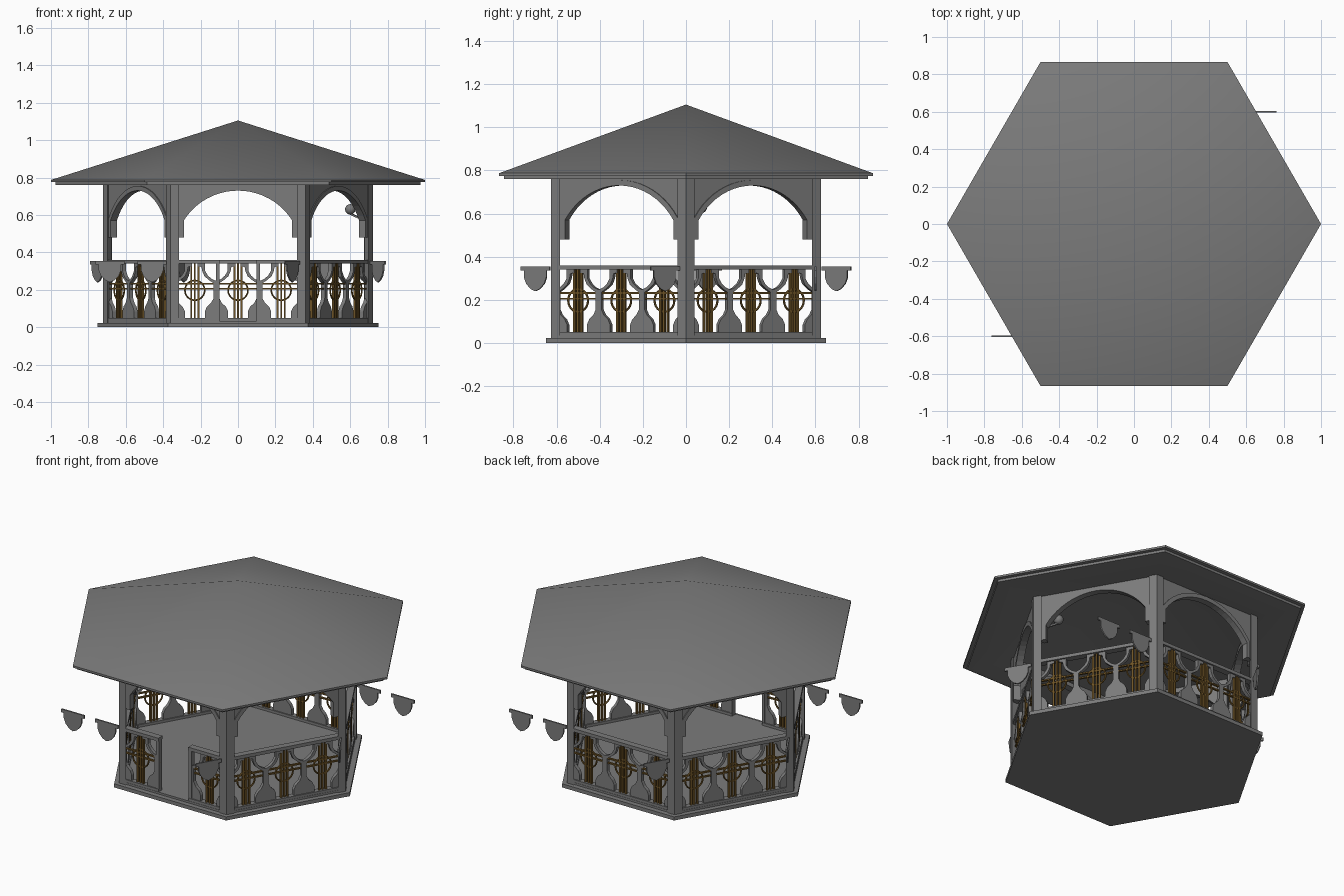
import bpy, bmesh, math
from mathutils import Matrix, Vector

cube = bpy.data.objects.get("Cube")
if cube:
    bpy.data.objects.remove(cube, do_unlink=True)


def material(name, rgb):
    m = bpy.data.materials.new(name)
    m.use_nodes = True
    m.diffuse_color = (*rgb, 1)
    m.node_tree.nodes["Principled BSDF"].inputs["Base Color"].default_value = (*rgb, 1)
    return m


GREY = material("painted grey", (0.2, 0.2, 0.2))
GOLD = material("dark gold", (0.16, 0.09, 0.02))
WALL_Y = -0.6
PITCH = 0.231          # spacing of the railing pattern
GAP = 0.1              # half width of the entrance


def finish(name, bm, mat, smooth=False):
    bmesh.ops.recalc_face_normals(bm, faces=bm.faces)
    me = bpy.data.meshes.new(name)
    bm.to_mesh(me)
    bm.free()
    me.materials.append(mat)
    ob = bpy.data.objects.new(name, me)
    bpy.context.collection.objects.link(ob)
    if smooth:
        bpy.ops.object.select_all(action='DESELECT')
        ob.select_set(True)
        bpy.context.view_layer.objects.active = ob
        bpy.ops.object.shade_smooth_by_angle(angle=math.radians(30))
    return ob


def prism(bm, pts, vec):
    """Extrude a closed outline along a vector."""
    f = bm.faces.new([bm.verts.new(p) for p in pts])
    ext = bmesh.ops.extrude_face_region(bm, geom=[f], use_keep_orig=True)
    verts = [g for g in ext["geom"] if isinstance(g, bmesh.types.BMVert)]
    bmesh.ops.translate(bm, verts=verts, vec=vec)


def plate(bm, pts, depth):
    """Outline in x and z, extruded around the wall plane."""
    prism(bm, [(x, WALL_Y - depth / 2, z) for x, z in pts], Vector((0, depth, 0)))


def bar(bm, x0, x1, z0, z1, depth):
    plate(bm, [(x0, z0), (x1, z0), (x1, z1), (x0, z1)], depth)


def hex_lathe(name, profile, smooth=False):
    """Six-sided solid from a radius and height profile."""
    bm = bmesh.new()
    rings = [[bm.verts.new((r * math.cos(k * math.pi / 3), r * math.sin(k * math.pi / 3), z))
              for k in range(6)] for r, z in profile]
    for a, b in zip(rings, rings[1:]):
        for k in range(6):
            j = (k + 1) % 6
            bm.faces.new((a[k], a[j], b[j], b[k]))
    bmesh.ops.remove_doubles(bm, verts=bm.verts, dist=1e-5)
    return finish(name, bm, GREY, smooth)


def arc(half, spring, top, n=20):
    """Points of a circular arch from left to right."""
    rise = top - spring
    r = (half * half + rise * rise) / (2 * rise)
    a = math.asin(half / r)
    return [(r * math.sin(t), top - r + r * math.cos(t))
            for t in (-a + 2 * a * i / n for i in range(n + 1))]


def torus(bm, x, z, radius, thick):
    circle = bmesh.ops.create_circle(bm, segments=6, radius=thick,
                                     matrix=Matrix.Translation((x + radius, WALL_Y, z)))
    edges = list({e for v in circle["verts"] for e in v.link_edges})
    bmesh.ops.spin(bm, geom=circle["verts"] + edges, cent=(x, WALL_Y, z), axis=(0, 1, 0),
                   angle=math.tau, steps=24, use_merge=True)


# Base, floor and hollow roof
hex_lathe("base_step", [(0, 0), (0.75, 0), (0.75, 0.022), (0, 0.022)])
hex_lathe("floor", [(0, 0.02), (0.715, 0.02), (0.715, 0.034), (0, 0.034)])
hex_lathe("roof", [(0, 1.105), (1, 0.787), (1, 0.775), (0.975, 0.775), (0.975, 0.76),
                   (0.66, 0.76), (0, 1.0)], True)

# Half of a baluster: domed foot, slim stem, open cup
HALF_BALUSTER = [(0, .05), (.062, .05), (.062, .085), (.05, .11), (.028, .13), (.015, .155),
                 (.015, .235), (.038, .25), (.064, .272), (.076, .3), (.08, .322), (.1, .325),
                 (.1, .34), (.06, .34), (.06, .3), (.045, .275), (.024, .257), (0, .247)]
HALF_SHIELD = [(0, .24), (.025, .251), (.048, .275), (.06, .305), (.06, .335),
               (.0775, .335), (.0775, .355)]

for k in range(6):
    entrance = k == 0
    turn = Matrix.Rotation(k * math.pi / 3, 4, 'Z')

    def place(name, bm, mat, smooth=False):
        bmesh.ops.transform(bm, matrix=turn, verts=bm.verts)
        finish(f"{name}_{k + 1}", bm, mat, smooth)

    spans = [(-0.335, -GAP), (GAP, 0.335)] if entrance else [(-0.335, 0.335)]

    # Corner post
    bm = bmesh.new()
    prism(bm, [(0.722, 0, 0.02), (0.6985, 0.0405, 0.02), (0.675, 0, 0.02),
               (0.6985, -0.0405, 0.02)], Vector((0, 0, 0.745)))
    place("post", bm, GREY)

    # Arched spandrel with raised trim
    bm = bmesh.new()
    inner = arc(0.29, 0.57, 0.73)
    plate(bm, [(-0.33, 0.765), (-0.33, 0.48), (-0.29, 0.48)] + inner
          + [(0.29, 0.48), (0.33, 0.48), (0.33, 0.765)], 0.028)
    place("arch_panel", bm, GREY)
    bm = bmesh.new()
    plate(bm, [(-0.29, 0.48)] + inner + [(0.29, 0.48), (0.312, 0.48)]
          + arc(0.312, 0.58, 0.755)[::-1] + [(-0.312, 0.48)], 0.04)
    place("arch_trim", bm, GREY)

    # Hand rail and foot rail
    bm = bmesh.new()
    for a, b in spans:
        bar(bm, a, b, 0.34, 0.36, 0.04)
        bar(bm, a, b, 0.03, 0.05, 0.035)
    place("rails", bm, GREY)

    # Balusters, cut in half beside posts and entrance
    bm = bmesh.new()
    for s in (-1, 1):
        for centre, side in ((0.5, -1), (0.5, 1), (1.5, -1)):
            if entrance and centre == 0.5 and side == -1:
                continue
            plate(bm, [(s * (centre * PITCH + side * x), z) for x, z in HALF_BALUSTER], 0.022)
        if entrance:
            bar(bm, s * GAP, s * (GAP + 0.018), 0.03, 0.345, 0.03)
    place("balusters", bm, GREY)

    # Gold lattice bars and rings
    bm = bmesh.new()
    for a, b in spans:
        for z in (0.205, 0.232):
            bar(bm, a, b, z - 0.004, z + 0.004, 0.012)
    for i in (-1, 0, 1):
        if entrance and i == 0:
            continue
        for off in (-0.019, 0, 0.019):
            x = i * PITCH + off
            bar(bm, x - 0.005, x + 0.005, 0.045, 0.345, 0.014)
        torus(bm, i * PITCH, 0.197, 0.053, 0.005)
    place("lattice", bm, GOLD)

    # Detached shield plates
    bm = bmesh.new()
    for x0 in ((-0.459, -0.685) if k % 3 == 0 else (-0.459,)):
        plate(bm, [(x0 + x, z) for x, z in HALF_SHIELD]
              + [(x0 - x, z) for x, z in HALF_SHIELD[:0:-1]], 0.009)
    place("shield", bm, GREY)

# Small lamp on a bracket inside one post
bm = bmesh.new()
bmesh.ops.create_uvsphere(bm, u_segments=16, v_segments=8, radius=0.028,
                          matrix=Matrix.Translation((0.6, 0.07, 0.63)))
finish("lamp", bm, GREY, True)
bm = bmesh.new()
prism(bm, [(0.6, 0.065, 0.6), (0.675, 0, 0.565), (0.675, 0, 0.575), (0.6, 0.065, 0.61)],
      Vector((0.006, 0.006, 0)))
finish("lamp_bracket", bm, GREY)
